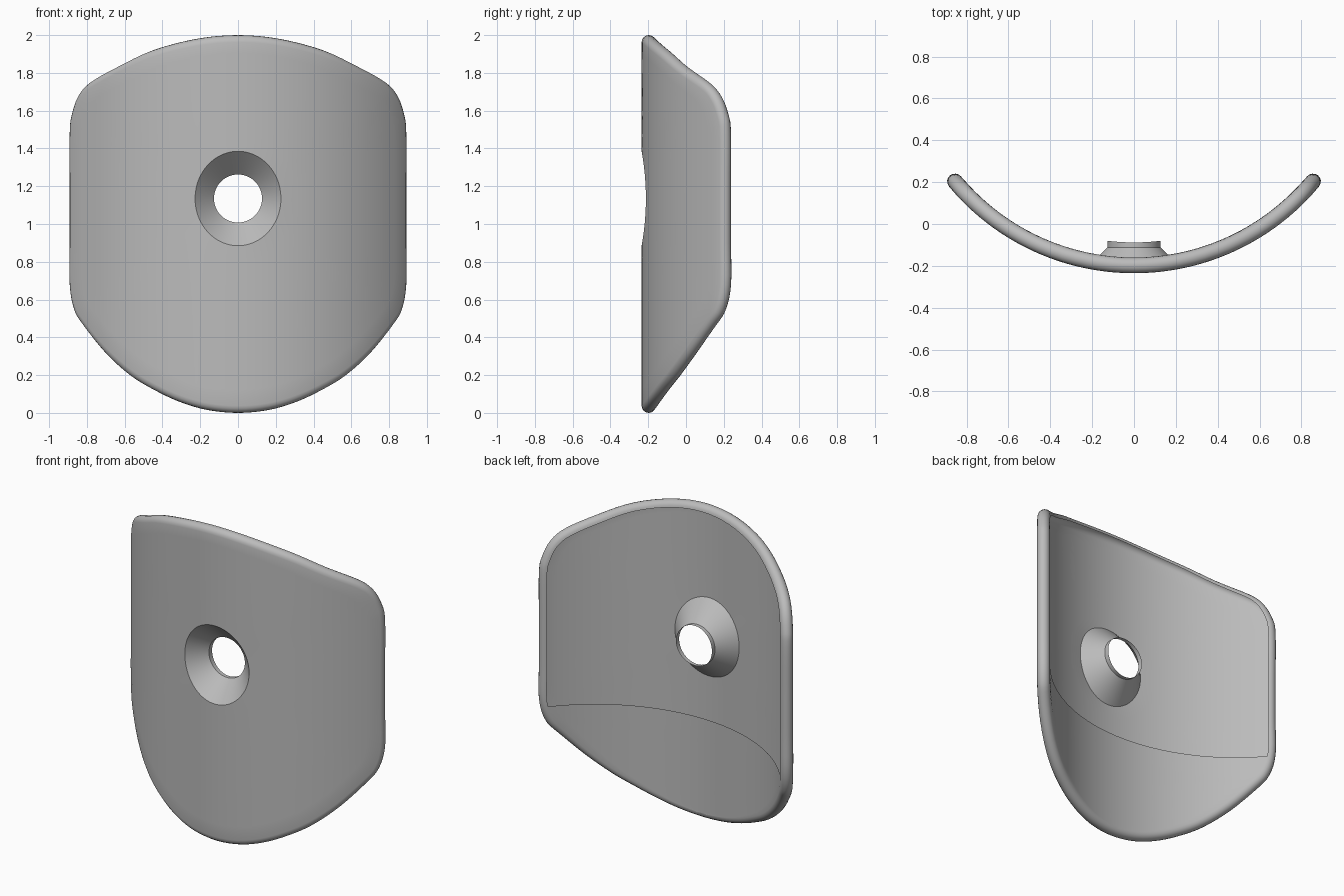
import bpy, bmesh, math
from mathutils import Vector

cube = bpy.data.objects.get("Cube")
if cube:
    bpy.data.objects.remove(cube, do_unlink=True)

BEAD = 0.0375             # rim radius
FRONT = 1.15              # radius of the front face
MID = FRONT - BEAD        # radius through the rim centre
AXIS_Y = 0.915
HOLE = Vector((0, 1.135))
THROAT = 0.127
PANEL_TOP = 0.68

# Right half of the outline, top to bottom (x, z)
HALF = [(0, 2), (.22, 1.98), (.45, 1.92), (.63, 1.835), (.78, 1.75), (.845, 1.677),
        (.88, 1.577), (.891, 1.48), (.891, 1.2), (.891, .9), (.891, .68), (.868, .55),
        (.82, .466), (.7, .317), (.566, .196), (.434, .116), (.3, .055), (.16, .015), (0, 0)]


def smooth_loop(points, steps):
    """Closed Catmull-Rom curve through the points."""
    n, out = len(points), []
    for i in range(n):
        a, b, c, d = (Vector(points[(i + k) % n]) for k in (-1, 0, 1, 2))
        for j in range(steps):
            t = j / steps
            out.append(b + (c - a) * t / 2 + (a * 2 - b * 5 + c * 4 - d) * t * t / 2
                       + (b * 3 - a - c * 3 + d) * t ** 3 / 2)
    return out


def bend(s, z, depth):
    """Wrap arc length, height and depth onto the curved plate."""
    rad = MID - depth
    return Vector((rad * math.sin(s / MID), AXIS_Y - rad * math.cos(s / MID), z))


bm = bmesh.new()


def add_ring(points):
    return [bm.verts.new(p) for p in points]


def bridge(a, b):
    n = len(a)
    for i in range(n):
        j = (i + 1) % n
        bm.faces.new((a[i], a[j], b[j], b[i]))


# Rim centre line: the outline inset by the bead radius, unrolled
outline = smooth_loop(HALF + [(-x, z) for x, z in HALF[-2:0:-1]], 4)
count = len(outline)
centre = []
for i, p in enumerate(outline):
    t = (outline[(i + 1) % count] - outline[i - 1]).normalized()
    q = p - Vector((-t.y, t.x)) * BEAD
    centre.append(Vector((MID * math.asin(q.x / MID), q.y)))
normals = []
for i in range(count):
    t = (centre[(i + 1) % count] - centre[i - 1]).normalized()
    normals.append(Vector((-t.y, t.x)))

# Countersink edge, where the cone meets the curved front
sink = []
for p in centre:
    d = (p - HOLE).normalized()
    r = 0.25
    for _ in range(6):
        r = 0.25 - (FRONT - math.sqrt(FRONT ** 2 - (r * d.x) ** 2))
    sink.append(Vector((MID * math.asin(r * d.x / FRONT), HOLE.y + r * d.y)))

# Throat, cone and front sheet, from the hole outward
dirs = [(p - HOLE).normalized() * THROAT for p in centre]
rings = [add_ring((d.x, -0.088 + d.x ** 2 / 2.1, HOLE.y + d.y) for d in dirs),
         add_ring((d.x, -0.112, HOLE.y + d.y) for d in dirs)]
SHEET = 10
for k in range(SHEET):
    rings.append(add_ring(bend(*a.lerp(b, k / SHEET), -BEAD) for a, b in zip(sink, centre)))

# Rounded rim
for k in range(9):
    ang = math.pi * (k / 8 - 0.5)
    rings.append(add_ring(bend(*(c + n * BEAD * math.cos(ang)), BEAD * math.sin(ang))
                          for c, n in zip(centre, normals)))
for a, b in zip(rings, rings[1:]):
    bridge(a, b)

# Lower back panel, spanning the rim from side to side
lip = rings[-1]
rows = []
for i in range(count // 2 + 1):
    if centre[i].y < PANEL_TOP + 0.002:
        s, z = centre[i]
        if i == count // 2:
            rows.append([lip[i]] * 25)
        else:
            rows.append([lip[i]] + [bm.verts.new(bend(s * (1 - k / 12), z, BEAD))
                                    for k in range(1, 24)] + [lip[-i]])
for a, b in zip(rows, rows[1:]):
    for k in range(24):
        quad = list(dict.fromkeys((a[k], a[k + 1], b[k + 1], b[k])))
        bm.faces.new(quad)

bmesh.ops.recalc_face_normals(bm, faces=bm.faces)
if sum(f.normal.y * f.calc_area() for f in bm.faces) > 0:
    bmesh.ops.reverse_faces(bm, faces=bm.faces)

mesh = bpy.data.meshes.new("curved_plate")
bm.to_mesh(mesh)
bm.free()
plate = bpy.data.objects.new("curved_plate", mesh)
bpy.context.collection.objects.link(plate)

# Plain grey
grey = bpy.data.materials.new("grey")
grey.use_nodes = True
colour = (0.5, 0.5, 0.5, 1)
grey.diffuse_color = colour
grey.node_tree.nodes["Principled BSDF"].inputs["Base Color"].default_value = colour
mesh.materials.append(grey)

bpy.context.view_layer.objects.active = plate
plate.select_set(True)
bpy.ops.object.shade_smooth_by_angle(angle=math.radians(30))
